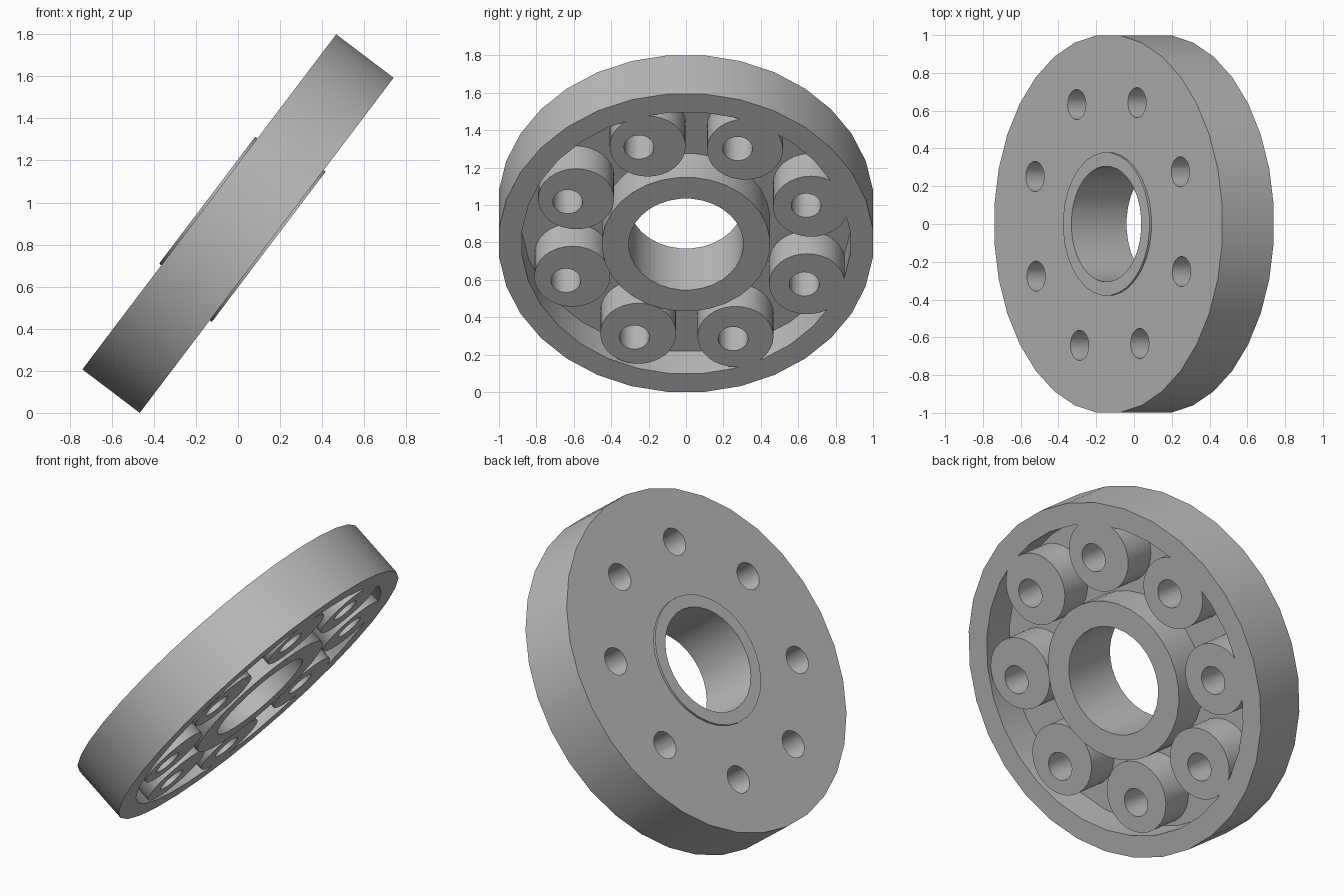
import bpy, bmesh, math
from mathutils import Matrix, Vector

cube = bpy.data.objects.get("Cube")
if cube:
    bpy.data.objects.remove(cube, do_unlink=True)

HALF = 0.171      # half thickness of the wheel
WEB = -0.03       # floor level of the recess
TILT = math.radians(37.15)

grey = bpy.data.materials.new("machined grey")
grey.use_nodes = True
grey.diffuse_color = (0.5, 0.5, 0.5, 1)
grey.node_tree.nodes["Principled BSDF"].inputs["Base Color"].default_value = (0.5, 0.5, 0.5, 1)


def finish(name, bm):
    bmesh.ops.recalc_face_normals(bm, faces=bm.faces)
    mesh = bpy.data.meshes.new(name)
    bm.to_mesh(mesh)
    bm.free()
    mesh.materials.append(grey)
    ob = bpy.data.objects.new(name, mesh)
    bpy.context.collection.objects.link(ob)
    return ob


def lathe(name, profile, sides):
    """Turn a closed (radius, height) profile about the local z axis."""
    bm = bmesh.new()
    rings = []
    for i in range(sides):
        a = (i + 0.5) * math.tau / sides
        rings.append([bm.verts.new((r * math.cos(a), r * math.sin(a), z)) for r, z in profile])
    for i, ring in enumerate(rings):
        after = rings[(i + 1) % sides]
        for j in range(len(profile)):
            k = (j + 1) % len(profile)
            bm.faces.new((ring[j], after[j], after[k], ring[k]))
    return finish(name, bm)


def circle_of_cylinders(name, ring, turn, radius, low, high, shift=(0, 0), sides=32):
    """Eight equal cylinders standing on a pitch circle."""
    bm = bmesh.new()
    for i in range(8):
        a = math.radians(22.5 + 45 * i + turn)
        at = Vector((shift[0] + ring * math.cos(a), shift[1] + ring * math.sin(a), (low + high) / 2))
        bmesh.ops.create_cone(bm, cap_ends=True, segments=sides, radius1=radius, radius2=radius,
                              depth=high - low, matrix=Matrix.Translation(at))
    return finish(name, bm)


# Turned body: rim, web and raised hub with a through bore
wheel = lathe("wheel_body", [
    (0.307, HALF + 0.012), (0.45, HALF + 0.012), (0.45, WEB), (0.88, WEB),
    (0.88, HALF), (1.004, HALF), (1.004, -HALF), (0.38, -HALF),
    (0.38, -HALF - 0.013), (0.307, -HALF - 0.013)], 32)

# Bosses, slightly off centre so some run into the rim, and bolt holes
bosses = circle_of_cylinders("bosses", 0.68, -2.3, 0.203, -0.1, HALF, (0.03, 0.01))
holes = circle_of_cylinders("bolt_holes", 0.69, -1.1, 0.08, -0.4, 0.4, sides=24)

bpy.context.view_layer.objects.active = wheel
for helper, operation in ((bosses, 'UNION'), (holes, 'DIFFERENCE')):
    mod = wheel.modifiers.new(helper.name, 'BOOLEAN')
    mod.operation = operation
    mod.solver = 'EXACT'
    mod.object = helper
    bpy.ops.object.modifier_apply(modifier=mod.name)
    bpy.data.objects.remove(helper, do_unlink=True)

# Lean the wheel with its open side facing down and to the left
across = Vector((0, 1, 0))
up = Vector((math.sin(TILT), 0, math.cos(TILT)))
out = across.cross(up)
wheel.matrix_world = Matrix.Translation((0, 0, 0.9)) @ Matrix((across, up, out)).transposed().to_4x4()

bpy.ops.object.select_all(action='DESELECT')
wheel.select_set(True)
bpy.ops.object.shade_smooth_by_angle(angle=math.radians(30))
